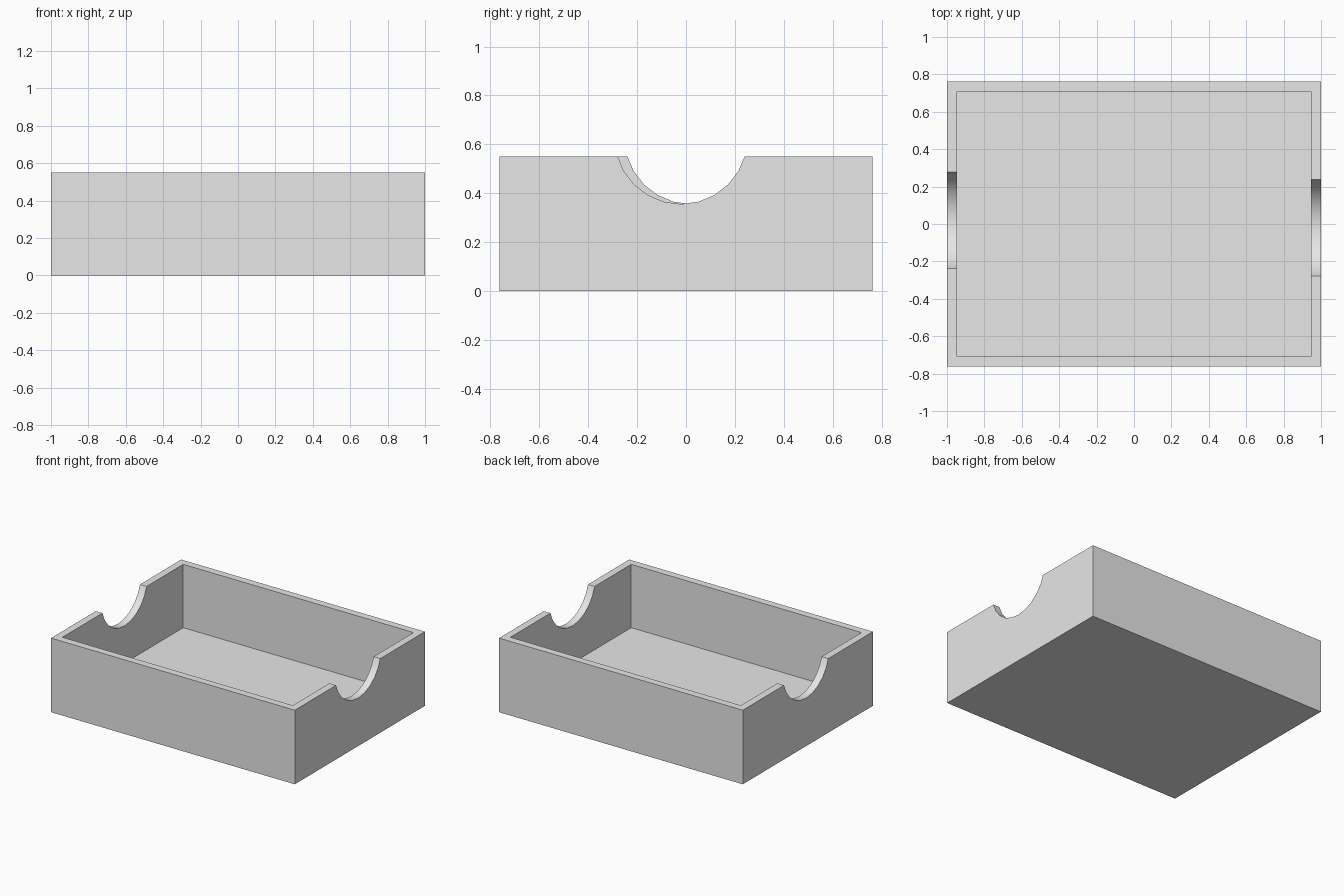
import bpy, bmesh, math
from mathutils import Matrix

cube = bpy.data.objects.get("Cube")
if cube:
    bpy.data.objects.remove(cube, do_unlink=True)

WIDTH, DEPTH, HEIGHT = 2.0, 1.525, 0.55
WALL, FLOOR = 0.077, 0.08
NOTCH_RADIUS, NOTCH_Z, NOTCH_SHIFT = 0.271, 0.627, 0.02

grey = bpy.data.materials.new("light grey")
grey.use_nodes = True
colour = (0.8, 0.8, 0.8, 1)
grey.diffuse_color = colour
grey.node_tree.nodes["Principled BSDF"].inputs["Base Color"].default_value = colour


def make_object(name, bm):
    bmesh.ops.recalc_face_normals(bm, faces=bm.faces[:])
    mesh = bpy.data.meshes.new(name)
    bm.to_mesh(mesh)
    bm.free()
    mesh.materials.append(grey)
    obj = bpy.data.objects.new(name, mesh)
    bpy.context.collection.objects.link(obj)
    return obj


# Open tray: a block with its top inset and sunk to the floor
bm = bmesh.new()
bmesh.ops.create_cube(bm, size=1, matrix=Matrix.Translation((0, 0, HEIGHT / 2))
                      @ Matrix.Diagonal((WIDTH, DEPTH, HEIGHT, 1)))
bm.normal_update()
top = max(bm.faces, key=lambda f: f.calc_center_median().z)
bmesh.ops.inset_region(bm, faces=[top], thickness=WALL)
sunk = bmesh.ops.extrude_discrete_faces(bm, faces=[top])["faces"][0]
bmesh.ops.translate(bm, verts=sunk.verts[:], vec=(0, 0, FLOOR - HEIGHT))
tray = make_object("tray", bm)

# Round finger notches through the two end walls, offset oppositely
bpy.context.view_layer.objects.active = tray
tray.select_set(True)
for side in (-1, 1):
    bm = bmesh.new()
    bmesh.ops.create_cone(
        bm, cap_ends=True, segments=24, radius1=NOTCH_RADIUS,
        radius2=NOTCH_RADIUS, depth=0.3,
        matrix=Matrix.Translation((side * (WIDTH - WALL) / 2, -side * NOTCH_SHIFT, NOTCH_Z))
        @ Matrix.Rotation(math.pi / 2, 4, "Y"))
    cutter = make_object("notch_cutter", bm)
    cutter.hide_render = True
    cut = tray.modifiers.new("notch", "BOOLEAN")
    cut.operation = "DIFFERENCE"
    cut.solver = "EXACT"
    cut.object = cutter
    bpy.ops.object.modifier_apply(modifier=cut.name)
    bpy.data.objects.remove(cutter, do_unlink=True)

# Smooth notch curves, crisp box edges
bpy.ops.object.shade_smooth_by_angle(angle=math.radians(30))
